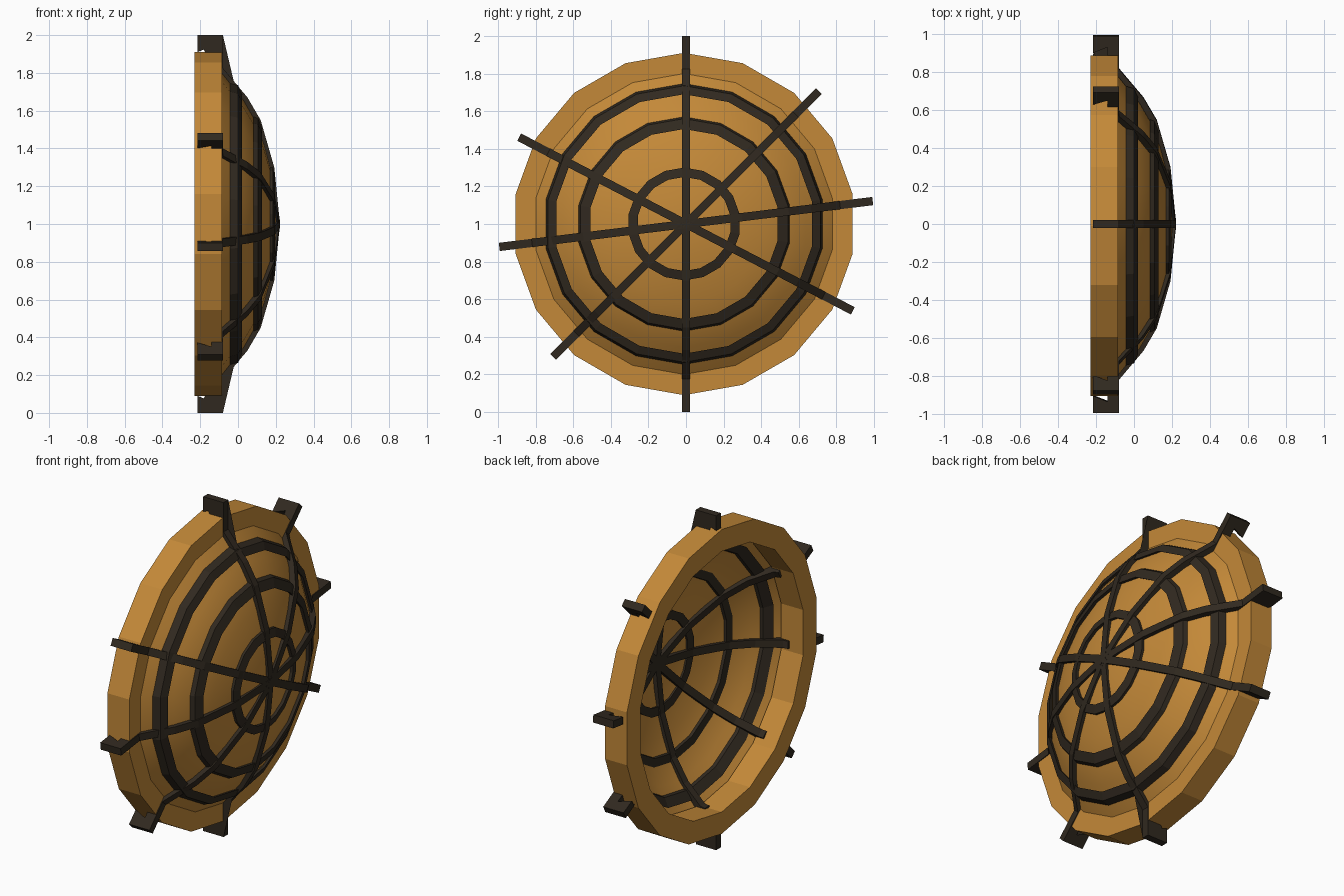
import bpy, bmesh, math

if "Cube" in bpy.data.objects:
    bpy.data.objects.remove(bpy.data.objects["Cube"])

SIDES = 18
CY, CZ = -0.01, 1.0


def material(name, rgb):
    m = bpy.data.materials.new(name)
    m.diffuse_color = (*rgb, 1)
    m.use_nodes = True
    m.node_tree.nodes["Principled BSDF"].inputs["Base Color"].default_value = m.diffuse_color
    return m


wood = material("wood", (0.55, 0.25, 0.04))
iron = material("dark_iron", (0.03, 0.022, 0.014))


def finish(name, bm, mat, smooth=None):
    bmesh.ops.remove_doubles(bm, verts=bm.verts, dist=1e-5)
    bmesh.ops.recalc_face_normals(bm, faces=bm.faces)
    me = bpy.data.meshes.new(name)
    bm.to_mesh(me)
    bm.free()
    ob = bpy.data.objects.new(name, me)
    bpy.context.collection.objects.link(ob)
    me.materials.append(mat)
    if smooth:
        bpy.ops.object.select_all(action='DESELECT')
        ob.select_set(True)
        bpy.context.view_layer.objects.active = ob
        bpy.ops.object.shade_smooth_by_angle(angle=math.radians(smooth))
    return ob


def revolve(name, profile, mat, closed=True, smooth=None):
    """Spin an (x, radius) profile around the x axis."""
    bm = bmesh.new()
    loops = []
    for i in range(SIDES):
        a = 2 * math.pi * i / SIDES
        loops.append([bm.verts.new((x, CY + r * math.sin(a), CZ + r * math.cos(a)))
                      for x, r in profile])
    n = len(profile)
    for i in range(SIDES):
        p, q = loops[i], loops[(i + 1) % SIDES]
        for j in range(n if closed else n - 1):
            k = (j + 1) % n
            if profile[j][1] < 1e-3:
                bm.faces.new((p[j], p[k], q[k]))
            else:
                bm.faces.new((p[j], p[k], q[k], q[j]))
    return finish(name, bm, mat, smooth)


# Flat-faced outer rim
revolve("rim", [(-0.23, 0.91), (-0.085, 0.91), (-0.085, 0.78), (-0.23, 0.78)], wood)

# Thin domed body, open at the back
revolve("dome", [(0.205, 0), (0.197, 0.14), (0.172, 0.29), (0.138, 0.42), (0.095, 0.54),
                 (0.03, 0.655), (-0.085, 0.80)], wood, closed=False, smooth=40)

# Three iron hoops on the dome
revolve("outer_hoop", [(-0.055, 0.75), (0.0, 0.735), (0.02, 0.69), (-0.02, 0.70)], iron)
revolve("middle_hoop", [(0.083, 0.57), (0.107, 0.56), (0.128, 0.505), (0.09, 0.51)], iron)
revolve("inner_hoop", [(0.162, 0.30), (0.184, 0.30), (0.197, 0.25), (0.168, 0.25)], iron)

# Iron ribs, hooked over the rim at their ends
RIB = [(0.222, 0), (0.192, 0.30), (0.12, 0.55), (0.05, 0.67), (-0.08, 0.825),
       (-0.08, 1.0), (-0.215, 1.0), (-0.215, 0.91), (-0.14, 0.94), (-0.14, 0.77),
       (-0.11, 0.765), (0.0, 0.66), (0.08, 0.53), (0.155, 0.29), (0.185, 0)]
HALF = 0.022


def rib(name, angle):
    bm = bmesh.new()
    c, s = math.cos(angle), math.sin(angle)
    sides = [[bm.verts.new((x, r * c - w * s, CZ + r * s + w * c)) for x, r in RIB]
             for w in (-HALF, HALF)]
    a, b = sides
    caps = [bm.faces.new(a), bm.faces.new(b[::-1])]
    for i in range(len(RIB)):
        j = (i + 1) % len(RIB)
        bm.faces.new((a[i], b[i], b[j], a[j]))
    bmesh.ops.triangulate(bm, faces=caps)
    finish(name, bm, iron)


for i, deg in enumerate((90, 45, 7, -27.5)):
    rib(f"rib_{i + 1}_a", math.radians(deg))
    rib(f"rib_{i + 1}_b", math.radians(deg + 180))
